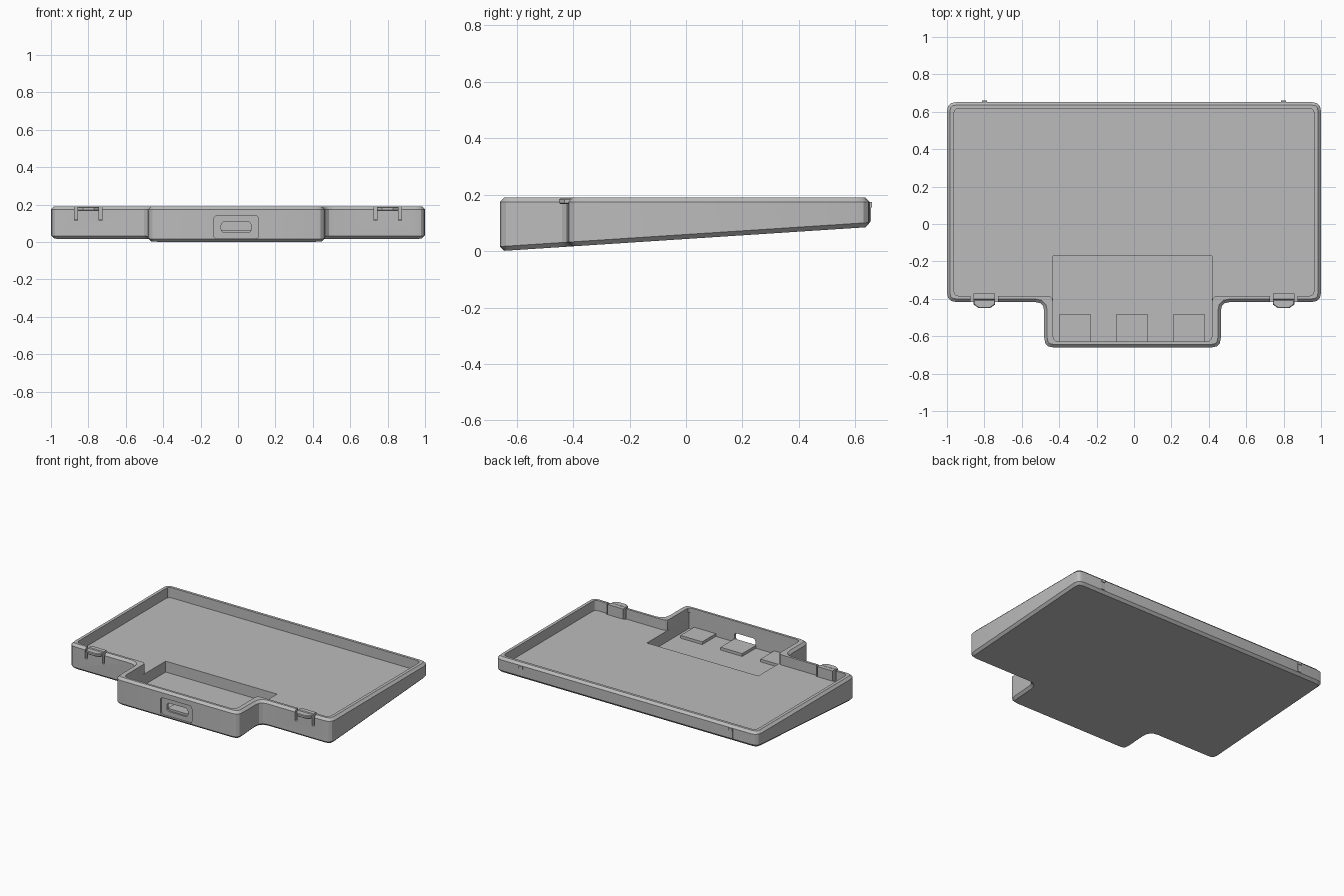
import bpy
import bmesh
from mathutils import Vector

if "Cube" in bpy.data.objects:
    bpy.data.objects.remove(bpy.data.objects["Cube"])

grey = bpy.data.materials.new("plain grey")
grey.use_nodes = True
grey.diffuse_color = (0.5, 0.5, 0.5, 1)
grey.node_tree.nodes["Principled BSDF"].inputs["Base Color"].default_value = (0.5, 0.5, 0.5, 1)

TOP, FLOOR, RECESS = 0.19, 0.12, 0.045
TAB_X = -0.008          # centre of the front extension
FRONT, BACK = -0.417, 0.652


def underside(y):
    """Height of the sloping base."""
    return 0.065 * (y + 0.66)


def rounded(points, radius, segments=3):
    """Round every corner of a closed 2D outline."""
    pts = [Vector(p) for p in points]
    out = []
    for i, p in enumerate(pts):
        a = p + (pts[i - 1] - p).normalized() * radius
        b = p + (pts[(i + 1) % len(pts)] - p).normalized() * radius
        for k in range(segments + 1):
            t = k / segments
            out.append(a * (1 - t) ** 2 + p * 2 * t * (1 - t) + b * t ** 2)
    return out


def rect(x0, x1, y0, y1):
    return [(x0, y0), (x1, y0), (x1, y1), (x0, y1)]


def tee(half, front, back, tab_half, tab_front):
    """Wide rectangle with a narrower extension at the front."""
    l, r = TAB_X - tab_half, TAB_X + tab_half
    return [(-half, back), (-half, front), (l, front), (l, tab_front),
            (r, tab_front), (r, front), (half, front), (half, back)]


def prism(name, outline, lo, hi, axis="z", slope=False, bevel=0):
    """Extrude an outline along z or y, with an optional sloped base."""
    bm = bmesh.new()

    def ring(t):
        if axis == "y":
            return [bm.verts.new((p[0], t, p[1])) for p in outline]
        return [bm.verts.new((p[0], p[1], t)) for p in outline]

    a, b = ring(lo), ring(hi)
    if slope:
        for v in a:
            v.co.z = underside(v.co.y)
    caps = [bm.faces.new(a), bm.faces.new(b)]
    n = len(a)
    for i in range(n):
        j = (i + 1) % n
        bm.faces.new((a[i], a[j], b[j], b[i]))
    bmesh.ops.recalc_face_normals(bm, faces=bm.faces)
    if bevel:
        rim = list({e for f in caps for e in f.edges})
        bmesh.ops.bevel(bm, geom=rim, offset=bevel, segments=1, affect="EDGES")
    mesh = bpy.data.meshes.new(name)
    bm.to_mesh(mesh)
    bm.free()
    mesh.materials.append(grey)
    obj = bpy.data.objects.new(name, mesh)
    bpy.context.collection.objects.link(obj)
    return obj


def activate(obj):
    bpy.ops.object.select_all(action="DESELECT")
    obj.select_set(True)
    bpy.context.view_layer.objects.active = obj


def cut(target, cutter):
    cutter.hide_render = True
    mod = target.modifiers.new("cut", "BOOLEAN")
    mod.operation, mod.solver, mod.object = "DIFFERENCE", "EXACT", cutter
    activate(target)
    bpy.ops.object.modifier_apply(modifier=mod.name)
    bpy.data.objects.remove(cutter)


# Wedge-shaped tray body
tray = prism("tray_body", rounded(tee(1, FRONT, BACK, 0.472, -0.66), 0.05),
             0, TOP, slope=True, bevel=0.016)

# Shallow cavity and the deeper bay at the front
cut(tray, prism("cavity", rounded(tee(0.963, -0.385, 0.618, 0.425, -0.628), 0.03),
                FLOOR, TOP + 0.1))
cut(tray, prism("bay", rect(TAB_X - 0.425, TAB_X + 0.425, -0.628, -0.17), RECESS, FLOOR + 0.04))

# Connector port: shallow outer pocket and a slot through the wall
cut(tray, prism("port_pocket", rounded(rect(-0.13, 0.11, 0.018, 0.14), 0.02), -0.7, -0.646, "y"))
cut(tray, prism("port_slot", rounded(rect(-0.09, 0.07, 0.05, 0.108), 0.02), -0.7, -0.6, "y"))

# Slits either side of each front clip
for side in (-1, 1):
    for offset in (-0.066, 0.066):
        x = side * 0.8 + offset
        cut(tray, prism("clip_slit", rect(x - 0.008, x + 0.008, 0.115, TOP + 0.1),
                        -0.46, -0.375, "y"))

activate(tray)
bpy.ops.object.shade_smooth_by_angle(angle=0.5)

# Support pads in the bay
for label, x in (("right", -0.315), ("middle", -0.01), ("left", 0.295)):
    prism("support_pad_" + label, rect(x - 0.083, x + 0.083, -0.635, -0.48), RECESS - 0.01, 0.064)

for label, side in (("right", -1), ("left", 1)):
    x = side * 0.8
    # Front clip: thickened inner face and tapered catch
    prism("clip_backing_" + label, rect(x - 0.058, x + 0.058, -0.39, -0.372), FLOOR - 0.005, TOP)
    catch = [(x - 0.058, -0.405), (x - 0.058, -0.43), (x - 0.03, -0.45),
             (x + 0.03, -0.45), (x + 0.058, -0.43), (x + 0.058, -0.405)]
    prism("clip_catch_" + label, catch, 0.167, 0.187, bevel=0.004)
    # Back rib with a small catch
    prism("back_rib_" + label, rect(x - 0.014, x + 0.014, BACK - 0.01, BACK + 0.004), 0.105, 0.174)
    prism("back_catch_" + label, rect(x - 0.014, x + 0.014, BACK - 0.01, BACK + 0.008), 0.155, 0.174)
